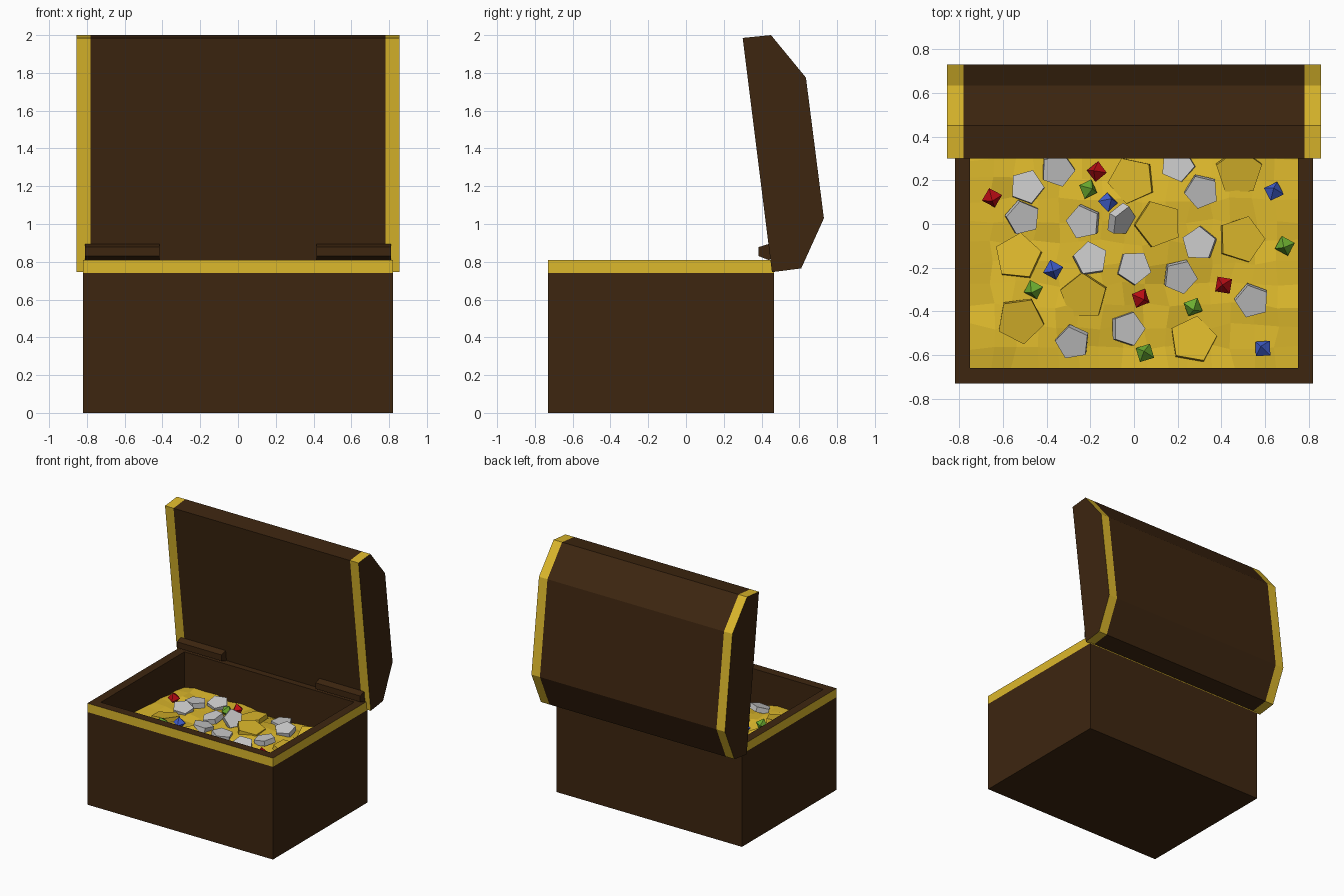
import bpy, bmesh, math, random
from mathutils import Matrix, Euler, Vector

if "Cube" in bpy.data.objects:
    bpy.data.objects.remove(bpy.data.objects["Cube"])

random.seed(4)


def material(name, rgb):
    m = bpy.data.materials.new(name)
    m.diffuse_color = (*rgb, 1)
    m.use_nodes = True
    m.node_tree.nodes["Principled BSDF"].inputs["Base Color"].default_value = m.diffuse_color
    return m


WOOD = material("dark_wood", (0.047, 0.019, 0.005))
GOLD = material("gold", (0.72, 0.48, 0.025))
SILVER = material("silver", (0.52, 0.52, 0.52))
RED = material("red_gem", (0.5, 0.004, 0.007))
GREEN = material("green_gem", (0.15, 0.42, 0.03))
BLUE = material("blue_gem", (0.055, 0.12, 0.65))


def finish(name, bm, *mats):
    bmesh.ops.recalc_face_normals(bm, faces=bm.faces)
    me = bpy.data.meshes.new(name)
    bm.to_mesh(me)
    bm.free()
    for m in mats:
        me.materials.append(m)
    ob = bpy.data.objects.new(name, me)
    bpy.context.collection.objects.link(ob)
    return ob


def loft(name, rings, strip_mats, *mats):
    """Skin a stack of point rings, cap both ends, one material per strip."""
    bm = bmesh.new()
    loops = [[bm.verts.new(p) for p in ring] for ring in rings]
    for a, b, mi in zip(loops, loops[1:], strip_mats):
        for i in range(len(a)):
            j = (i + 1) % len(a)
            bm.faces.new((a[i], a[j], b[j], b[i])).material_index = mi
    bm.faces.new(loops[0])
    bm.faces.new(loops[-1])
    return finish(name, bm, *mats)


def rect(x, y0, y1, z):
    return [(-x, y0, z), (x, y0, z), (x, y1, z), (-x, y1, z)]


def extrude_x(profile, xs):
    return [[(x, y, z) for y, z in profile] for x in xs]


# Hollow chest body with a gold band round the outside of the rim
OUT, INN = (0.82, -0.73, 0.465), (0.75, -0.66, 0.395)
loft("chest_body",
     [rect(*OUT, 0), rect(*OUT, 0.74), rect(*OUT, 0.81), rect(*INN, 0.81), rect(*INN, 0.07)],
     [0, 1, 0, 0], WOOD, GOLD)

# Open lid with gold end bands
lid = [(0.30, 1.985), (0.45, 2.0), (0.635, 1.775), (0.73, 1.03), (0.61, 0.765), (0.455, 0.745)]
loft("lid", extrude_x(lid, (-0.855, -0.78, 0.78, 0.855)), [1, 0, 1], WOOD, GOLD)

# Hinge bars
hinge = [(0.385, 0.83), (0.385, 0.878), (0.44, 0.895), (0.49, 0.855), (0.44, 0.808)]
for side, xs in (("left", (-0.81, -0.415)), ("right", (0.415, 0.81))):
    loft(side + "_hinge", extrude_x(hinge, xs), [0], WOOD)


# Lumpy heap of gold
def height(x, y):
    edge = max(0, y - 0.1) * 0.12
    return 0.545 + 0.02 * math.sin(5 * x + 1) * math.cos(6 * y) - 0.02 * x - edge


bm = bmesh.new()
NX, NY = 15, 11
grid = []
for j in range(NY + 1):
    row = []
    for i in range(NX + 1):
        x = -0.75 + 1.5 * i / NX
        y = -0.66 + 1.055 * j / NY
        z = height(x, y) + random.uniform(-0.012, 0.012)
        if 0 < i < NX:
            x += random.uniform(-0.015, 0.015)
        if 0 < j < NY:
            y += random.uniform(-0.015, 0.015)
        row.append(bm.verts.new((x, y, z)))
    grid.append(row)
for j in range(NY):
    for i in range(NX):
        bm.faces.new((grid[j][i], grid[j][i + 1], grid[j + 1][i + 1], grid[j + 1][i]))
finish("gold_heap", bm, GOLD)


def scatter(name, spots, mat, sides, r, thick, lift, tilt):
    """Place prisms (or octahedral gems when thick is 0) on the heap."""
    bm = bmesh.new()
    for x, y in spots:
        rot = Euler((random.uniform(-tilt, tilt), random.uniform(-tilt, tilt),
                     random.uniform(0, 6.28))).to_matrix().to_4x4()
        m = Matrix.Translation(Vector((x, y, height(x, y) + lift))) @ rot
        if thick:
            bmesh.ops.create_cone(bm, cap_ends=True, segments=sides, radius1=r,
                                  radius2=r, depth=thick, matrix=m)
        else:
            ring = [bm.verts.new(m @ Vector((r * math.cos(k * math.tau / sides),
                                             r * math.sin(k * math.tau / sides), 0)))
                    for k in range(sides)]
            for h in (r, -r):
                tip = bm.verts.new(m @ Vector((0, 0, h)))
                for k in range(sides):
                    bm.faces.new((ring[k], ring[(k + 1) % sides], tip))
    finish(name, bm, mat)


# Five-sided coins
scatter("gold_coins", [(-0.53, -0.15), (-0.52, -0.44), (-0.23, -0.33), (0.27, -0.53),
                       (0.49, -0.07), (0.11, 0), (-0.01, 0.2), (0.48, 0.24)],
        GOLD, 5, 0.11, 0.035, 0.012, 0.18)
scatter("silver_coins", [(-0.35, 0.25), (-0.49, 0.17), (-0.51, 0.03), (-0.23, 0.01),
                         (-0.2, -0.16), (0, -0.2), (-0.03, -0.48), (-0.28, -0.54),
                         (0.21, -0.24), (0.54, -0.35), (0.3, -0.09), (0.31, 0.15), (0.2, 0.27)],
        SILVER, 5, 0.08, 0.04, 0.022, 0.3)
scatter("tipped_silver_coin", [(-0.06, 0.02)], SILVER, 5, 0.075, 0.04, 0.04, 0.9)

# Eight-faced gems
gems = {"red": (RED, [(-0.65, 0.12), (-0.17, 0.24), (0.03, -0.34), (0.41, -0.28)]),
        "green": (GREEN, [(-0.21, 0.16), (-0.46, -0.3), (0.27, -0.38), (0.05, -0.59), (0.69, -0.1)]),
        "blue": (BLUE, [(-0.12, 0.1), (-0.37, -0.21), (0.64, 0.15), (0.59, -0.57)])}
for color, (mat, spots) in gems.items():
    scatter(color + "_gems", spots, mat, 4, 0.048, 0, 0.03, 0.4)
